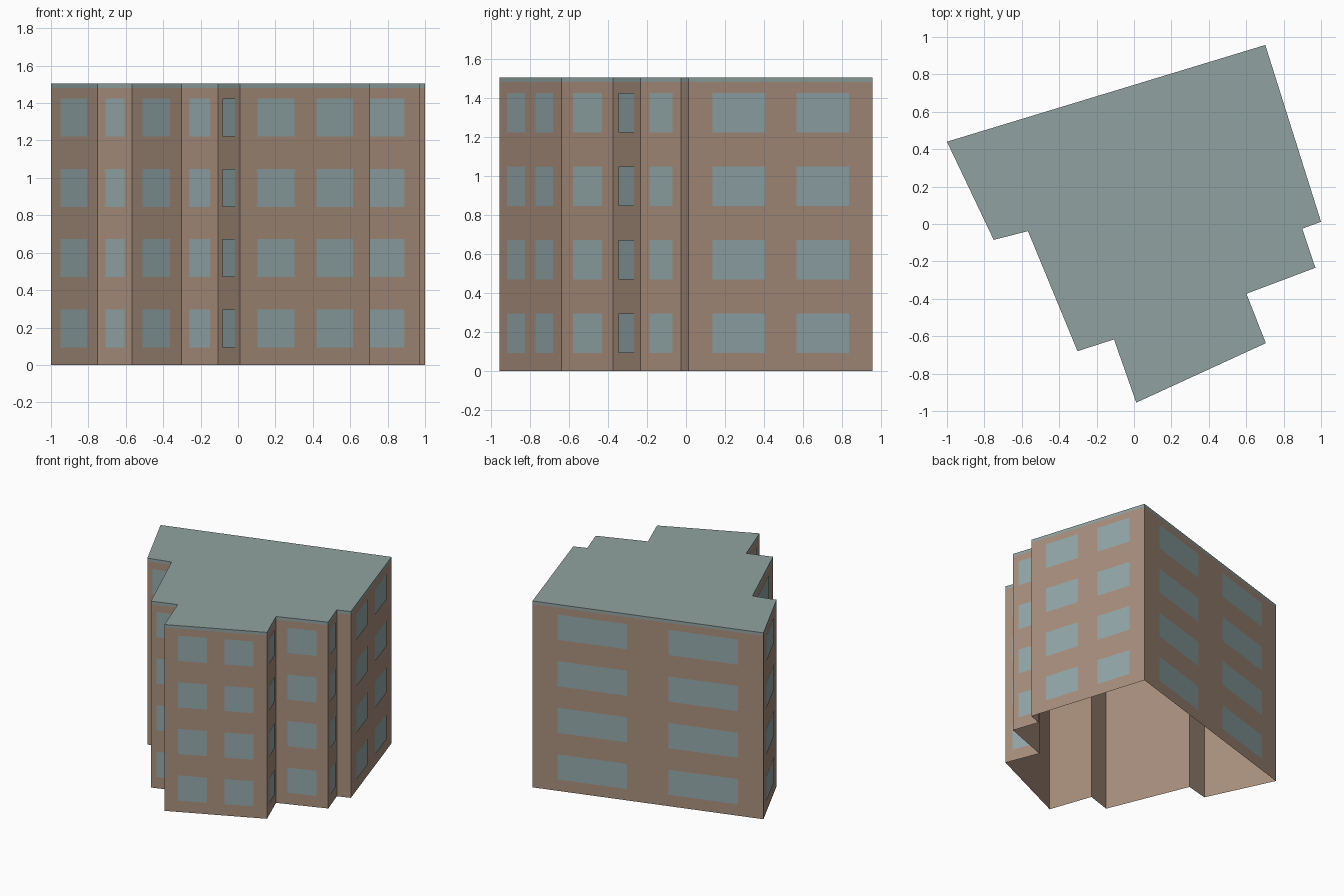
import bpy
import bmesh
from mathutils import Vector

cube = bpy.data.objects.get("Cube")
if cube:
    bpy.data.objects.remove(cube, do_unlink=True)

HEIGHT, EAVES, FLOORS = 1.505, 1.48, 4
STOREY = HEIGHT / FLOORS
SILL, WINDOW_HEIGHT = 0.093, 0.203
PROUD = 0.003

ONE = [(0.22, 0.78)]                   # window spans along a wall
TWO = [(0.13, 0.415), (0.585, 0.87)]
WIDE = [(0.11, 0.41), (0.59, 0.89)]

# Plan corners, anticlockwise, each with the windows of the wall that starts there
PLAN = [
    ((-1.0, 0.44), ONE), ((-0.75, -0.085), ONE), ((-0.567, -0.038), ONE),
    ((-0.302, -0.68), ONE), ((-0.107, -0.617), ONE), ((0.012, -0.955), TWO),
    ((0.705, -0.637), ONE), ((0.601, -0.373), ONE), ((0.97, -0.234), ONE),
    ((0.9, -0.025), []), ((1.0, 0.012), TWO), ((0.702, 0.957), WIDE),
]
CORNERS = [Vector((x, y, 0)) for (x, y), _ in PLAN]
UP = Vector((0, 0, 1))


def material(name, color):
    mat = bpy.data.materials.new(name)
    mat.use_nodes = True
    mat.diffuse_color = (*color, 1)
    mat.node_tree.nodes["Principled BSDF"].inputs["Base Color"].default_value = (*color, 1)
    return mat


def finish(bm, name, mat):
    mesh = bpy.data.meshes.new(name)
    bm.to_mesh(mesh)
    bm.free()
    mesh.materials.append(mat)
    obj = bpy.data.objects.new(name, mesh)
    bpy.context.collection.objects.link(obj)
    return obj


def ring_of_walls(bm, low, high):
    """Vertical faces around the plan; returns the upper ring of vertices."""
    bottom = [bm.verts.new(c + UP * low) for c in CORNERS]
    top = [bm.verts.new(c + UP * high) for c in CORNERS]
    for i in range(len(CORNERS)):
        j = (i + 1) % len(CORNERS)
        bm.faces.new((bottom[i], bottom[j], top[j], top[i]))
    return top


brown = material("brown wall", (0.392, 0.275, 0.205))
glass = material("window blue grey", (0.296, 0.392, 0.402))
slate = material("roof grey", (0.28, 0.36, 0.352))

# Walls: a shell open at the bottom
bm = bmesh.new()
ring_of_walls(bm, 0, EAVES)
finish(bm, "walls", brown)

# Roof: thin edge band and flat top
bm = bmesh.new()
bm.faces.new(ring_of_walls(bm, EAVES, HEIGHT))
finish(bm, "roof", slate)

# Windows: flat panes just proud of each wall, on every floor
bm = bmesh.new()
for i, (_, spans) in enumerate(PLAN):
    start, end = CORNERS[i], CORNERS[(i + 1) % len(CORNERS)]
    along = end - start
    outward = along.cross(UP).normalized() * PROUD
    for a, b in spans:
        for floor in range(FLOORS):
            low = UP * (SILL + floor * STOREY)
            high = low + UP * WINDOW_HEIGHT
            left, right = start + along * a + outward, start + along * b + outward
            bm.faces.new([bm.verts.new(p) for p in
                          (left + low, right + low, right + high, left + high)])
finish(bm, "windows", glass)
